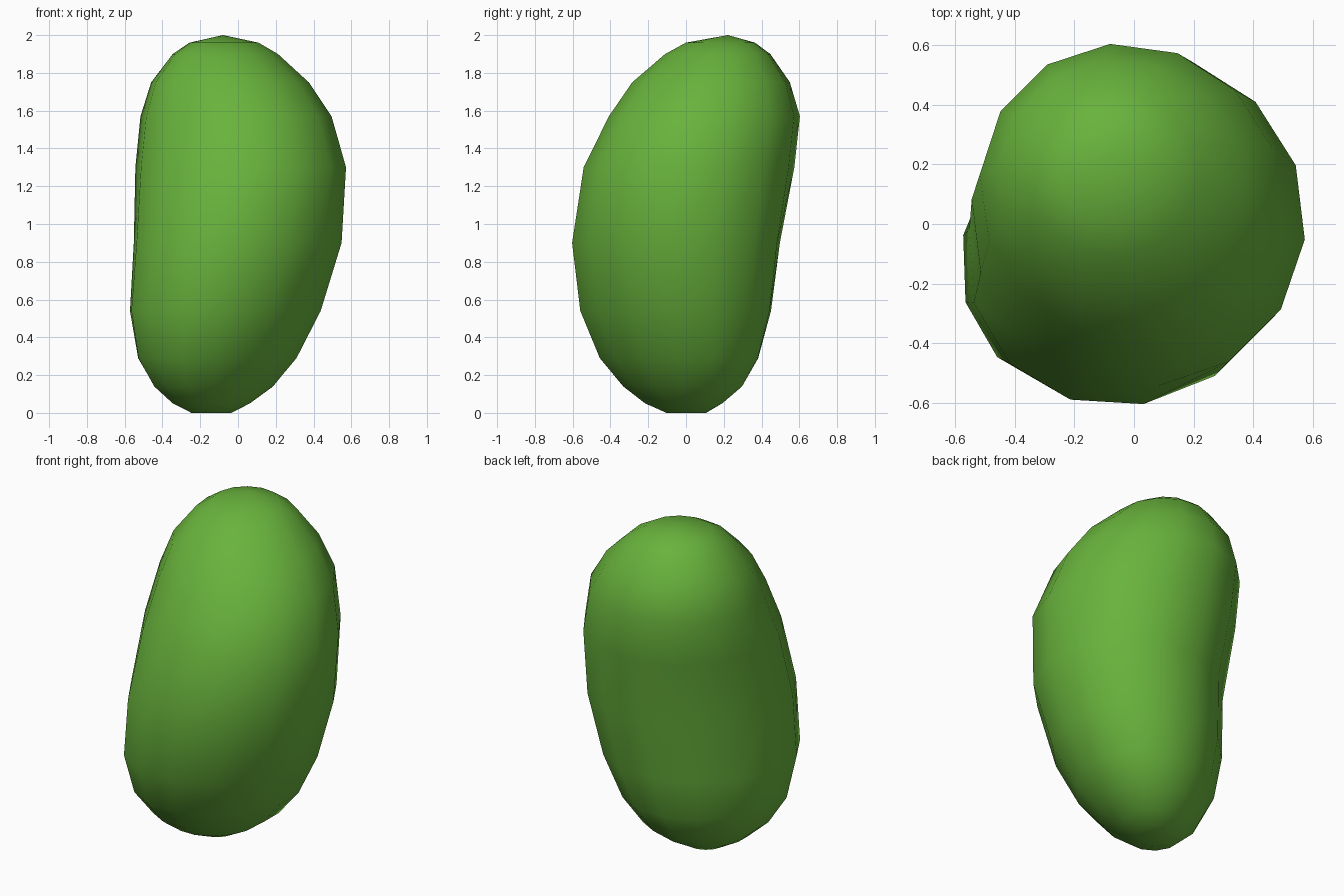
import bpy, bmesh, math

if "Cube" in bpy.data.objects:
    bpy.data.objects.remove(bpy.data.objects["Cube"])

SIDES = 14
R = math.sqrt(0.5)

# bean sections: height, extent along the (+x+y) diagonal, extent along the (-x+y) diagonal
SECTIONS = [
    (0.00, -0.21, 0.01, 0.00, 0.20),
    (0.05, -0.34, 0.12, -0.09, 0.27),
    (0.14, -0.46, 0.25, -0.20, 0.355),
    (0.29, -0.57, 0.36, -0.33, 0.43),
    (0.54, -0.635, 0.46, -0.46, 0.475),
    (0.90, -0.62, 0.54, -0.56, 0.485),
    (1.30, -0.53, 0.57, -0.56, 0.56),
    (1.57, -0.43, 0.55, -0.44, 0.59),
    (1.75, -0.345, 0.47, -0.30, 0.545),
    (1.90, -0.21, 0.35, -0.11, 0.44),
    (1.96, -0.11, 0.26, 0.00, 0.36),
]

green = bpy.data.materials.new("bean green")
green.diffuse_color = (0.14, 0.45, 0.045, 1)
green.use_nodes = True
green.node_tree.nodes["Principled BSDF"].inputs["Base Color"].default_value = green.diffuse_color

# loft the elliptical sections
bm = bmesh.new()
rings = []
for z, u0, u1, v0, v1 in SECTIONS:
    ring = []
    for i in range(SIDES):
        a = 2 * math.pi * i / SIDES
        u = (u0 + u1) / 2 + (u1 - u0) / 2 * math.cos(a) * 1.01
        v = (v0 + v1) / 2 + (v1 - v0) / 2 * math.sin(a) * 1.01
        ring.append(bm.verts.new(((u - v) * R, (u + v) * R, z)))
    rings.append(ring)
for lo, hi in zip(rings, rings[1:]):
    for i in range(SIDES):
        j = (i + 1) % SIDES
        bm.faces.new((lo[i], lo[j], hi[j], hi[i]))

# close both ends
bm.faces.new(rings[0][::-1])
tip = bm.verts.new((-0.08, 0.22, 2.0))
for i in range(SIDES):
    bm.faces.new((rings[-1][i], rings[-1][(i + 1) % SIDES], tip))
bmesh.ops.recalc_face_normals(bm, faces=bm.faces)

# centre on x and y
for k in (0, 1):
    mid = (min(v.co[k] for v in bm.verts) + max(v.co[k] for v in bm.verts)) / 2
    for v in bm.verts:
        v.co[k] -= mid
for f in bm.faces:
    f.smooth = True

mesh = bpy.data.meshes.new("bean")
bm.to_mesh(mesh)
bm.free()
mesh.materials.append(green)
bean = bpy.data.objects.new("bean", mesh)
bpy.context.collection.objects.link(bean)
